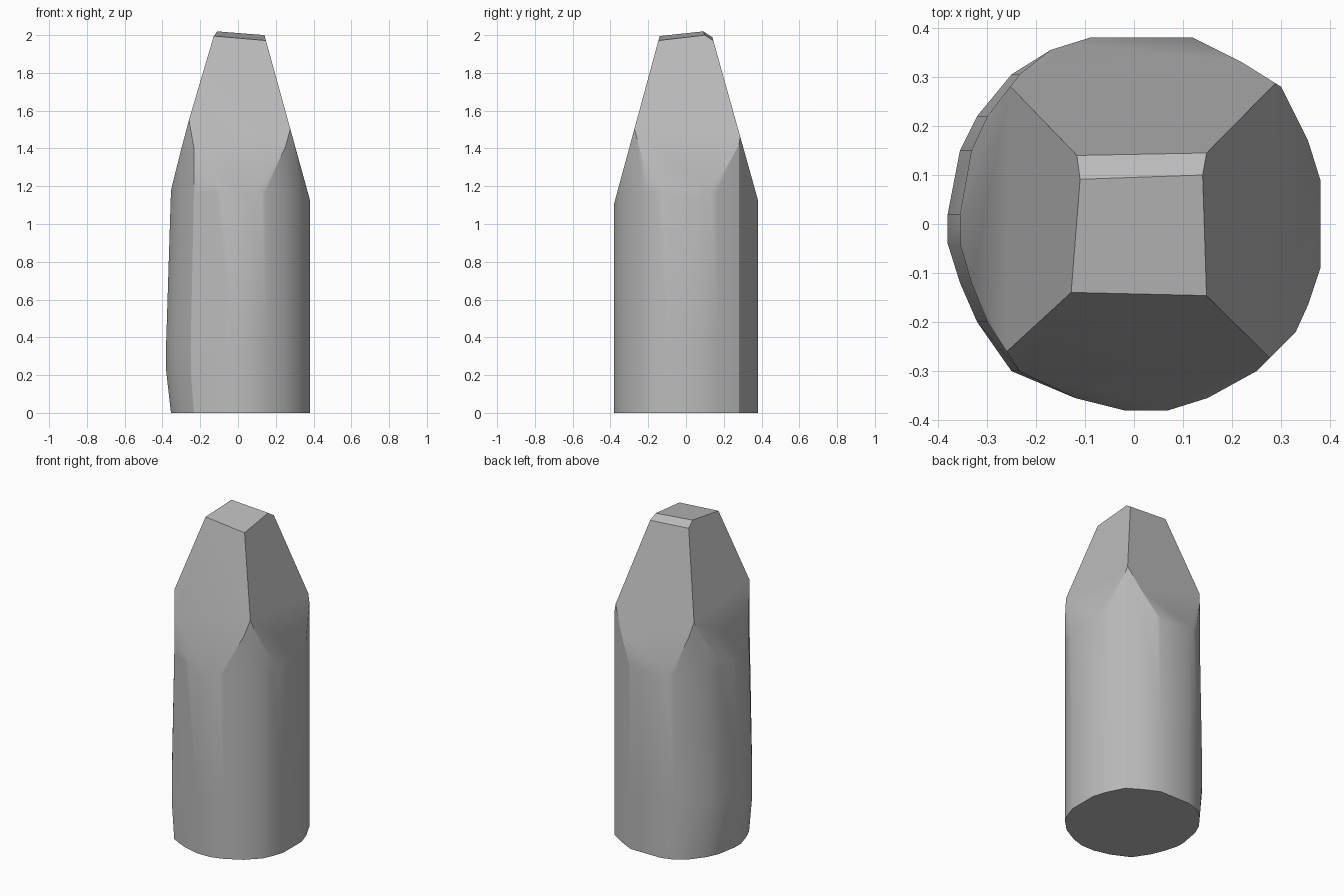
import bpy, bmesh, math
from mathutils import Vector

cube = bpy.data.objects.get("Cube")
if cube:
    bpy.data.objects.remove(cube, do_unlink=True)

stone = bpy.data.materials.new("grey stone")
stone.use_nodes = True
GREY = (0.5, 0.5, 0.5, 1)
stone.diffuse_color = GREY
stone.node_tree.nodes["Principled BSDF"].inputs["Base Color"].default_value = GREY

# Uneven round cross-section of the shaft
OUTLINE = [(-.02, -.38), (.07, -.38), (.15, -.355), (.25, -.30), (.33, -.22),
           (.355, -.165), (.38, -.09), (.38, .09), (.355, .17), (.30, .28),
           (.22, .33), (.12, .38), (-.09, .38), (-.17, .355), (-.25, .305),
           (-.32, .22), (-.355, .15), (-.38, .02), (-.38, -.04), (-.355, -.12),
           (-.32, -.2), (-.25, -.30), (-.12, -.355)]
# Height and furthest left reach: the left side bulges low down
RINGS = [(0, -.355), (.22, -.38), (.38, -.38), (1.17, -.355), (2.05, -.355)]

bm = bmesh.new()
rings = [[bm.verts.new((x * -reach / .38 if x < -.2 else x, y, z)) for x, y in OUTLINE]
         for z, reach in RINGS]
n = len(OUTLINE)
for low, high in zip(rings, rings[1:]):
    for i in range(n):
        j = (i + 1) % n
        bm.faces.new((low[i], low[j], high[j], high[i]))
bm.faces.new(rings[0][::-1])
bm.faces.new(rings[-1])


def cut(point, normal):
    """Slice off everything beyond a plane and cap the opening."""
    res = bmesh.ops.bisect_plane(bm, geom=bm.verts[:] + bm.edges[:] + bm.faces[:],
                                 plane_co=point, plane_no=Vector(normal).normalized(),
                                 clear_outer=True, dist=1e-5)
    edges = [e for e in res["geom_cut"] if isinstance(e, bmesh.types.BMEdge)]
    bmesh.ops.contextual_create(bm, geom=edges)


# Four slanted facets of the point
cut((0, -.38, 1.11), (0, -.865, .235))
cut((.38, 0, 1.13), (.87, 0, .24))
cut((0, .38, 1.13), (0, .84, .235))
cut((-.355, 0, 1.17), (-.83, .04, .235))
# Tilted top and the worn rear edge
cut((.14, .1, 2), (.083, -.114, 1))
cut((.14, .1, 2), (.056, .65, 1))

bmesh.ops.remove_doubles(bm, verts=bm.verts[:], dist=.002)
bmesh.ops.recalc_face_normals(bm, faces=bm.faces[:])
mesh = bpy.data.meshes.new("post")
bm.to_mesh(mesh)
bm.free()
mesh.materials.append(stone)
post = bpy.data.objects.new("post", mesh)
bpy.context.collection.objects.link(post)

bpy.ops.object.select_all(action='DESELECT')
post.select_set(True)
bpy.context.view_layer.objects.active = post
bpy.ops.object.shade_smooth_by_angle(angle=math.radians(30))
